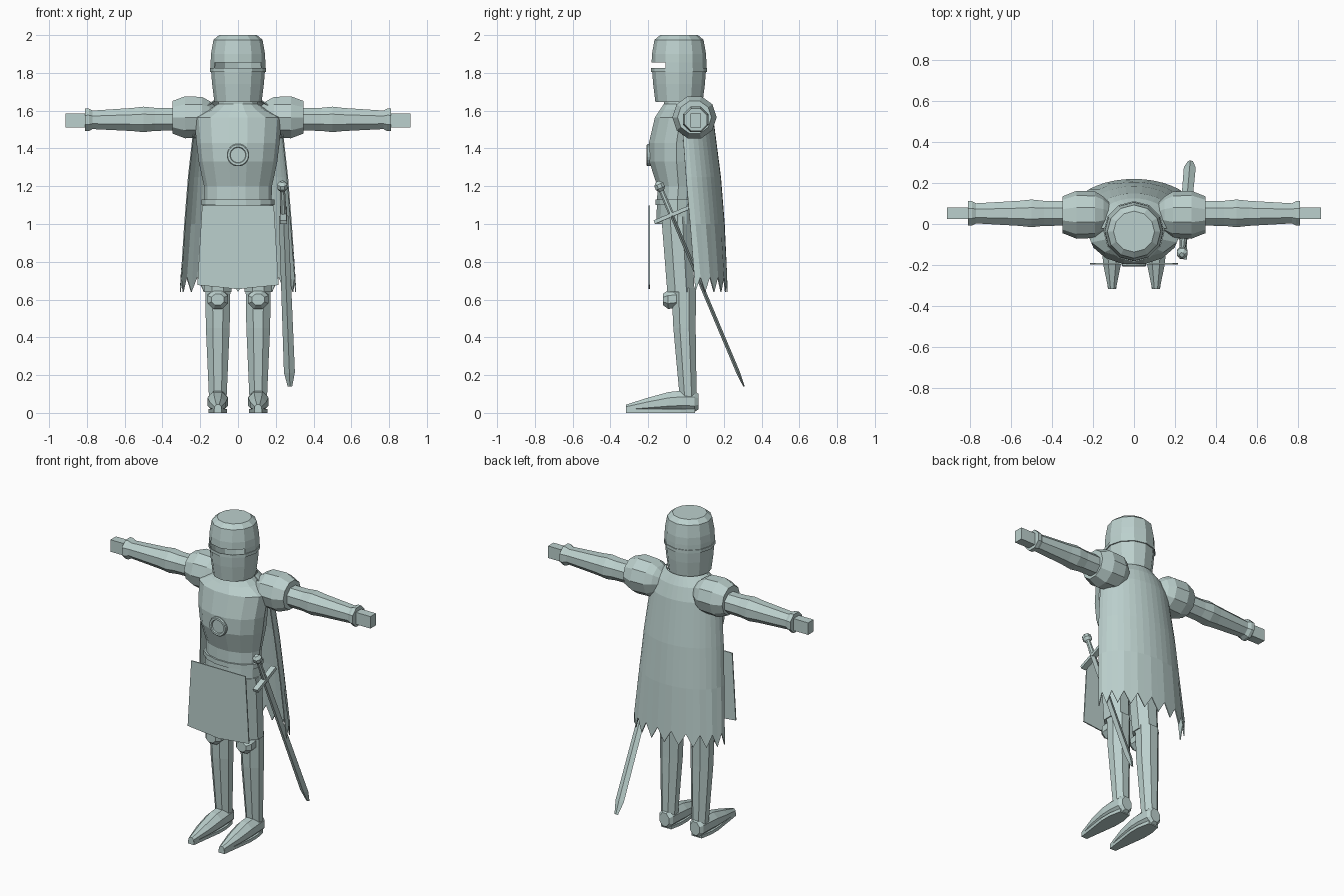
import bpy, bmesh, math
from mathutils import Vector, Matrix

if "Cube" in bpy.data.objects:
    bpy.data.objects.remove(bpy.data.objects["Cube"])

steel = bpy.data.materials.new("pale_steel")
steel.diffuse_color = (0.50, 0.63, 0.61, 1)
steel.use_nodes = True
steel.node_tree.nodes["Principled BSDF"].inputs["Base Color"].default_value = steel.diffuse_color


def make(name, bm, recalc=True):
    if recalc:
        bmesh.ops.recalc_face_normals(bm, faces=bm.faces[:])
    me = bpy.data.meshes.new(name)
    bm.to_mesh(me)
    bm.free()
    me.materials.append(steel)
    ob = bpy.data.objects.new(name, me)
    bpy.context.collection.objects.link(ob)
    return ob


def loft(name, rings, n, axis='Z', phase=0.5, drop=None):
    """Skin rings of (centre, radius_a, radius_b); drop(ring, side) leaves holes."""
    bm = bmesh.new()
    rows = []
    for c, a, b in rings:
        row = []
        for i in range(n):
            t = 2 * math.pi * (i + phase) / n - math.pi / 2
            u, v = a * math.cos(t), b * math.sin(t)
            off = {'Z': (u, v, 0), 'X': (0, u, v), 'Y': (u, 0, v)}[axis]
            row.append(bm.verts.new(Vector(c) + Vector(off)))
        rows.append(row)
    for k in range(len(rows) - 1):
        for i in range(n):
            if drop and drop(k, i):
                continue
            j = (i + 1) % n
            bm.faces.new((rows[k][i], rows[k][j], rows[k + 1][j], rows[k + 1][i]))
    bm.faces.new(rows[0][::-1])
    bm.faces.new(rows[-1])
    return make(name, bm)


def box(name, centre, size, rot=None):
    bm = bmesh.new()
    bmesh.ops.create_cube(bm, size=1)
    bmesh.ops.scale(bm, vec=size, verts=bm.verts)
    if rot:
        bmesh.ops.transform(bm, matrix=rot, verts=bm.verts)
    bmesh.ops.translate(bm, vec=centre, verts=bm.verts)
    return make(name, bm)


# Helmet with an open eye slit across the four front sides
helmet = [(1.645, .125), (1.74, .137), (1.805, .142), (1.805, .149), (1.825, .149),
          (1.825, .145), (1.855, .145), (1.90, .143), (1.975, .13), (2.0, .10)]
hob = loft("helmet", [((0, -.037, z), r, r) for z, r in helmet], 12, phase=0,
           drop=lambda k, i: k == 5 and i in (10, 11, 0, 1))
mod = hob.modifiers.new("thickness", 'SOLIDIFY')
mod.thickness = 0.008
loft("neck", [((0, -.02, 1.58), .12, .10), ((0, -.03, 1.67), .10, .09)], 12)

# Breastplate, waist and hip armour
torso = [(1.00, -.045, .185, .115), (1.10, -.045, .185, .112), (1.10, -.045, .192, .119),
         (1.13, -.045, .192, .119), (1.13, -.045, .178, .11), (1.20, -.04, .18, .115),
         (1.33, -.05, .208, .148), (1.43, -.05, .22, .15), (1.565, -.03, .232, .138),
         (1.605, -.025, .15, .115), (1.635, -.025, .11, .095)]
loft("breastplate", [((0, y, z), a, b) for z, y, a, b in torso], 14)

# Round boss on the chest
boss = [(-.17, .06), (-.203, .06), (-.208, .055), (-.208, .043), (-.20, .040)]
loft("chest_boss", [((0, y, 1.365), r, r) for y, r in boss], 20, axis='Y')

# Flat hanging apron plate
bm = bmesh.new()
outline = [(-.19, 1.097), (.19, 1.097), (.215, .677), (0, .655), (-.215, .677)]
face = bm.faces.new([bm.verts.new((x, -.191, z)) for x, z in outline])
ext = bmesh.ops.extrude_face_region(bm, geom=[face])
bmesh.ops.translate(bm, vec=(0, -.007, 0),
                    verts=[v for v in ext["geom"] if isinstance(v, bmesh.types.BMVert)])
make("apron_plate", bm)

# Limbs, mirrored left and right
for s, side in ((-1, "left"), (1, "right")):
    x = s * .107
    loft(side + "_thigh", [((s * .10, -.052, 1.04), .09, .085), ((x, -.027, .64), .078, .078)], 8)
    loft(side + "_shin", [((x, -.012, .66), .072, .07), ((x, -.008, .45), .068, .064),
                          ((x, .012, .07), .05, .048)], 8)
    loft(side + "_knee", [((x, -.05, .605), .058, .054), ((x, -.095, .60), .058, .054),
                          ((x, -.122, .60), .036, .032)], 8, axis='Y')
    foot = [(.065, .06, .035, .045), (.045, .06, .052, .06), (-.02, .062, .057, .06),
            (-.09, .058, .058, .057), (-.20, .043, .046, .041), (-.318, .025, .02, .02)]
    loft(side + "_foot", [((x, y, z), a, b) for y, z, a, b in foot], 8, axis='Y')
    # Sole
    bm = bmesh.new()
    sole = [(-.035, .047), (.035, .047), (.05, -.03), (.05, -.1), (.02, -.318),
            (-.02, -.318), (-.05, -.1), (-.05, -.03)]
    f = bm.faces.new([bm.verts.new((x + u, y, 0)) for u, y in sole])
    e = bmesh.ops.extrude_face_region(bm, geom=[f])
    bmesh.ops.translate(bm, vec=(0, 0, .02),
                        verts=[v for v in e["geom"] if isinstance(v, bmesh.types.BMVert)])
    make(side + "_sole", bm)
    # Shoulder guard, arm, cuff and hand
    pauldron = [(.115, .055), (.15, .09), (.19, .113), (.28, .117), (.348, .09)]
    loft(side + "_shoulder", [((s * u, .045, 1.565), r, r) for u, r in pauldron], 10, axis='X')
    arm = [(.33, .065), (.44, .066), (.50, .073), (.56, .066), (.77, .053), (.79, .064),
           (.81, .064), (.81, .045)]
    loft(side + "_arm", [((s * u, .052, 1.555 - .008 * (u - .33)), r, r) for u, r in arm],
         8, axis='X')
    box(side + "_hand", (s * .855, .052, 1.548), (.115, .055, .076))

# Cape: open half shell with a jagged hem
bm = bmesh.new()
levels = [(1.655, .13, -.02, .095), (1.60, .20, -.025, .125), (1.52, .235, -.02, .15),
          (1.25, .265, .0, .185), (1.0, .285, .022, .205), (.72, .308, .05, .22)]
cols, rows = 20, []
for k, (z, w, y0, y1) in enumerate(levels):
    row = []
    for i in range(cols + 1):
        t = math.pi * i / cols
        hem = -.08 if k == len(levels) - 1 and i % 2 == 0 else 0
        row.append(bm.verts.new((w * math.cos(t), y0 + (y1 - y0) * math.sin(t), z + hem)))
    rows.append(row)
for a, b in zip(rows, rows[1:]):
    for i in range(cols):
        bm.faces.new((a[i], a[i + 1], b[i + 1], b[i]))
cape = make("cape", bm)
mod = cape.modifiers.new("thickness", 'SOLIDIFY')
mod.thickness = 0.006

# Sword hung at the hip, built along its own axis from pommel to tip
top, tip = Vector((.235, -.14, 1.20)), Vector((.275, .307, .14))
zdir = (tip - top).normalized()
ydir = zdir.cross(Vector((1, 0, 0))).normalized()
xdir = ydir.cross(zdir)
frame = Matrix((xdir, ydir, zdir)).transposed().to_4x4()
frame.translation = top
length = (tip - top).length


def place(ob):
    ob.data.transform(frame)


place(loft("sword_pommel", [((0, 0, -.027), .012, .012), ((0, 0, -.01), .028, .028),
                            ((0, 0, .012), .028, .028), ((0, 0, .028), .014, .014)], 8))
place(loft("sword_grip", [((0, 0, .02), .014, .014), ((0, 0, .17), .018, .016)], 8))
place(box("sword_guard", (0, 0, .165), (.035, .2, .02)))
place(loft("sword_blade", [((0, 0, .17), .025, .01), ((0, 0, length - .08), .029, .01),
                           ((0, 0, length), .012, .004)], 4, phase=0))
